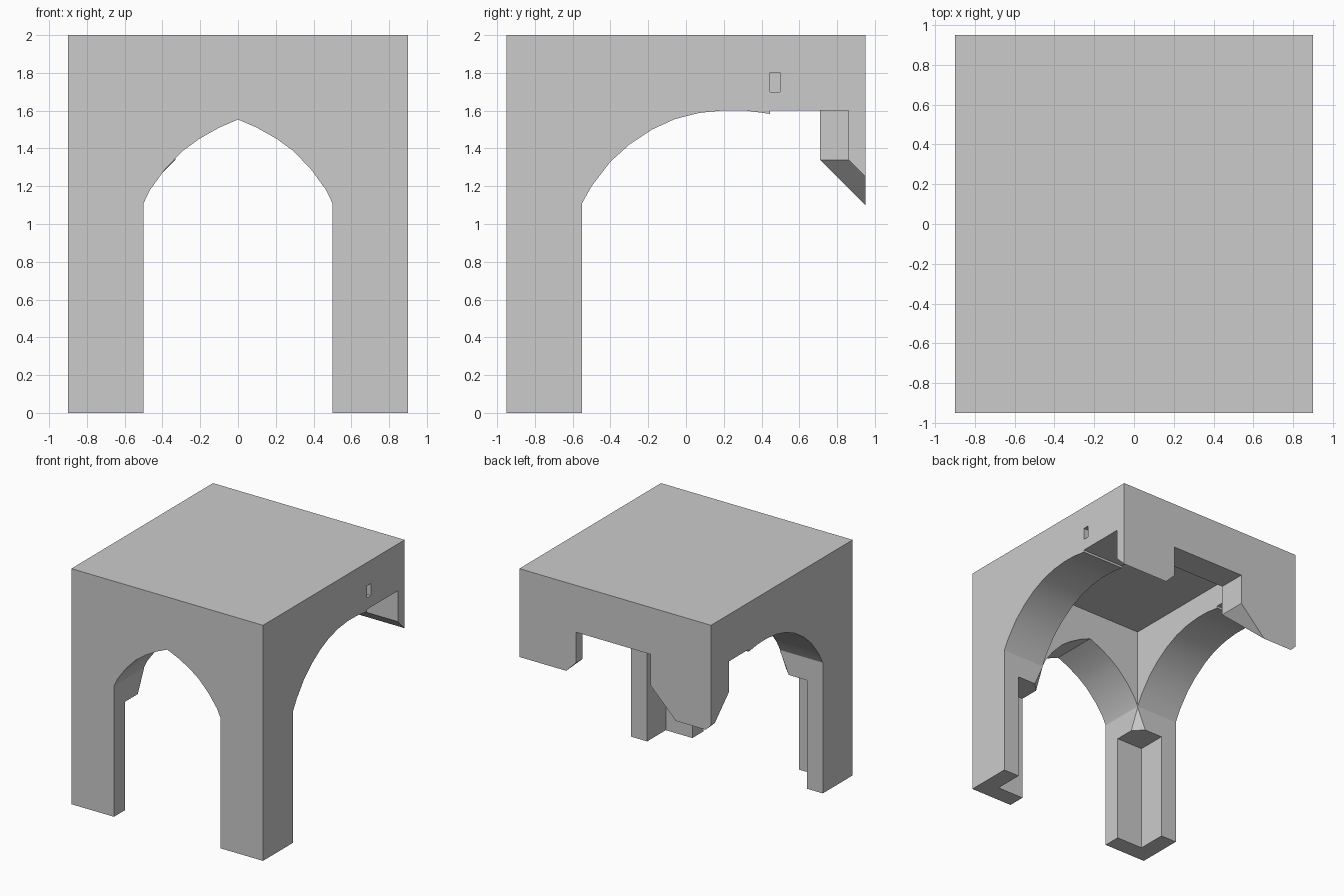
import bpy, bmesh
from math import radians

if "Cube" in bpy.data.objects:
    bpy.data.objects.remove(bpy.data.objects["Cube"])


def hull(name, pts):
    """Convex solid around a few points."""
    bm = bmesh.new()
    for p in pts:
        bm.verts.new(p)
    bmesh.ops.convex_hull(bm, input=bm.verts[:])
    bmesh.ops.dissolve_limit(bm, angle_limit=0.01, verts=bm.verts[:], edges=bm.edges[:])
    return finish(name, bm)


def finish(name, bm):
    bmesh.ops.recalc_face_normals(bm, faces=bm.faces[:])
    me = bpy.data.meshes.new(name)
    bm.to_mesh(me)
    bm.free()
    ob = bpy.data.objects.new(name, me)
    bpy.context.collection.objects.link(ob)
    return ob


def box(name, x0, x1, y0, y1, z0, z1):
    return hull(name, [(x, y, z) for x in (x0, x1) for y in (y0, y1) for z in (z0, z1)])


def prism(name, profile, axis, a, b):
    """Extrude an (h, z) profile along x or y."""
    bm = bmesh.new()
    put = (lambda h, z, t: (t, h, z)) if axis == 'x' else (lambda h, z, t: (h, t, z))
    face = bm.faces.new([bm.verts.new(put(h, z, a)) for h, z in profile])
    ext = bmesh.ops.extrude_face_region(bm, geom=[face])
    verts = [v for v in ext['geom'] if isinstance(v, bmesh.types.BMVert)]
    bmesh.ops.translate(bm, verts=verts, vec=(b - a, 0, 0) if axis == 'x' else (0, b - a, 0))
    return finish(name, bm)


def combine(target, tool, op='DIFFERENCE'):
    tool.hide_render = True
    m = target.modifiers.new(tool.name, 'BOOLEAN')
    m.operation, m.object, m.solver = op, tool, 'EXACT'
    bpy.context.view_layer.objects.active = target
    bpy.ops.object.modifier_apply(modifier=m.name)
    bpy.data.objects.remove(tool)


block = box("vaulted_block", -.9, .9, -.95, .95, 0, 2)

# Inner room under the ceiling slab
combine(block, box("room", -.5, .5, -.55, .71, -1, 1.8))

# Pointed front arch
half = [(.5, -1), (.5, 1.11), (.466, 1.18), (.39, 1.285), (.295, 1.385), (.206, 1.45), (.1, 1.51)]
front = half + [(0, 1.553)] + [(-x, z) for x, z in reversed(half)]
combine(block, prism("front_arch", front, 'y', -2, -.3))

# Side arches, breaking off into the open back
side = [(-.55, -1), (-.55, 1.11), (-.5, 1.20), (-.4, 1.33), (-.3, 1.42), (-.18, 1.50),
        (-.06, 1.555), (.07, 1.588), (.2, 1.602), (.32, 1.6), (.445, 1.583),
        (.445, 1.602), (2, 1.602), (2, -1)]
combine(block, prism("side_arch", side, 'x', -2, 2))

# L-shaped legs with bevelled inner corners above the notches
combine(block, box("leg_notch", -.75, .75, -.8, 0, -1, .92))
for s in (-1, 1):
    combine(block, hull("leg_bevel", [(s * .5, -.55, 1.1), (s * .5, -.639, .9),
                                      (s * .589, -.55, .9), (s * .5, -.55, .9)]))

# Small slot in the right wall
combine(block, box("slot", .8, 1, .445, .497, 1.7, 1.802))

# Hanging corner capitals at the back
left = [(x, y, z) for x in (-.9, -.33) for y in (.71, .95) for z in (1.34, 1.7)]
left += [(-.57, .95, 1.1), (-.85, .95, 1.1), (-.9, .95, 1.15), (-.9, .9, 1.15)]
combine(block, hull("left_capital", left), 'UNION')
right = [(x, y, z) for x in (.37, .9) for y in (.86, .95) for z in (1.34, 1.7)]
right += [(.46, .95, 1.25), (.9, .95, 1.25)]
combine(block, hull("right_capital", right), 'UNION')

block.select_set(True)
bpy.context.view_layer.objects.active = block
bpy.ops.object.shade_smooth_by_angle(angle=radians(25))
